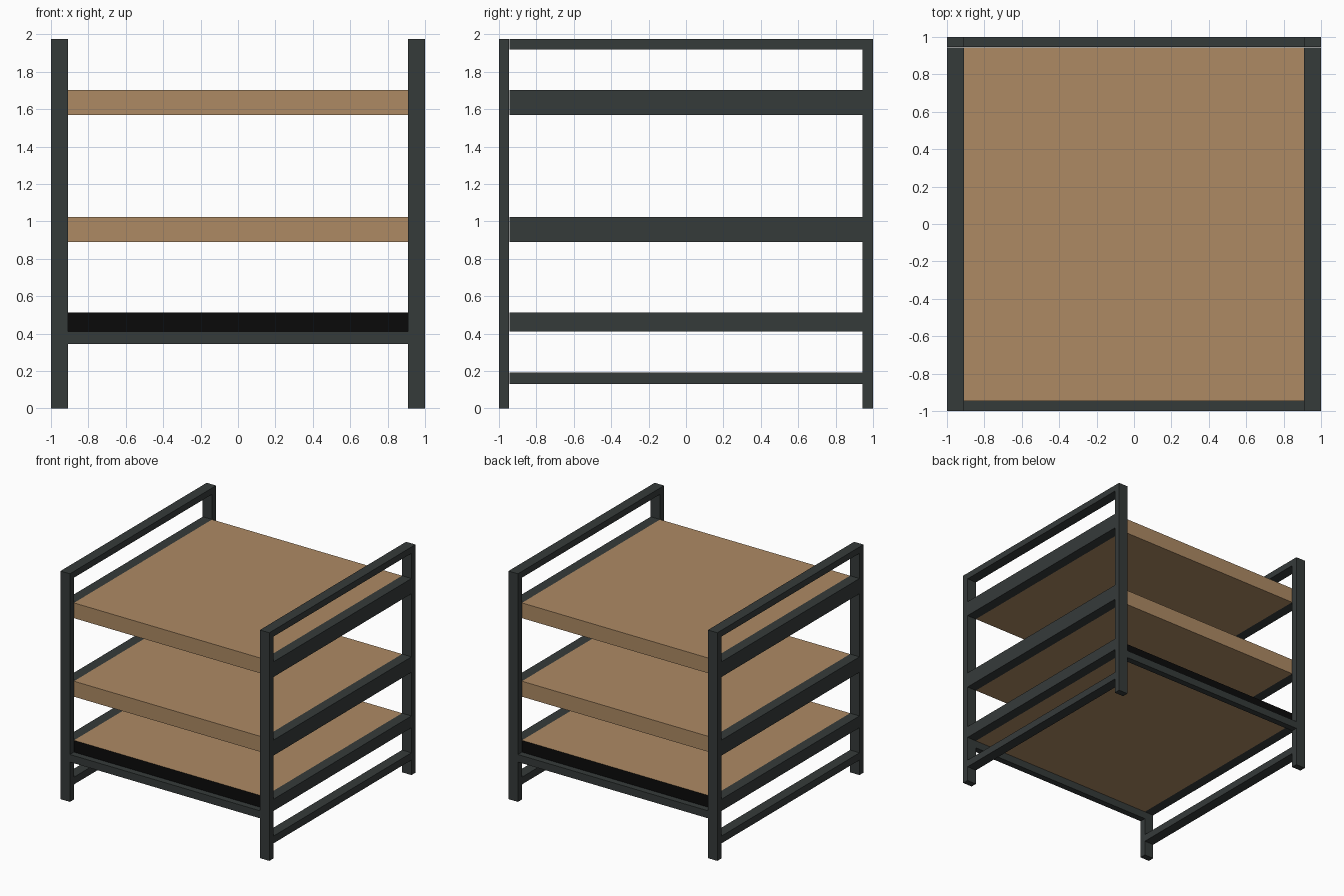
import bpy

if "Cube" in bpy.data.objects:
    bpy.data.objects.remove(bpy.data.objects["Cube"])


def material(name, rgb):
    m = bpy.data.materials.new(name)
    m.diffuse_color = (*rgb, 1)
    m.use_nodes = True
    m.node_tree.nodes["Principled BSDF"].inputs["Base Color"].default_value = m.diffuse_color
    return m


METAL = material("dark grey metal", (0.036, 0.043, 0.042))
WOOD = material("light brown wood", (0.42, 0.255, 0.127))
BLACK = material("black edging", (0.003, 0.003, 0.003))


def box(name, x, y, z, mat):
    """Box from (min, max) ranges on each axis."""
    bpy.ops.mesh.primitive_cube_add(
        size=1, location=[(r[0] + r[1]) / 2 for r in (x, y, z)])
    ob = bpy.context.object
    ob.name = name
    ob.scale = [r[1] - r[0] for r in (x, y, z)]
    bpy.ops.object.transform_apply(location=False, rotation=False, scale=True)
    ob.data.materials.append(mat)
    return ob


def span(side, inner, outer):
    """Range between inner and outer on the given side of the centre."""
    return tuple(sorted((side * inner, side * outer)))


XI, YI = 0.91, 0.945      # inner faces of the posts
HEIGHT = 1.975
TOP_SHELF, MID_SHELF, LOW_SHELF = (1.57, 1.702), (0.89, 1.024), (0.41, 0.512)

for sx, xn in ((-1, "left"), (1, "right")):
    # corner posts
    for sy, yn in ((-1, "front"), (1, "back")):
        box(f"{yn}_{xn}_post", span(sx, XI, 1), span(sy, YI, 1), (0, HEIGHT), METAL)
    # side rails
    for name, z in (("top_rail", (1.92, HEIGHT)), ("upper_shelf_rail", TOP_SHELF),
                    ("middle_shelf_rail", MID_SHELF), ("lower_shelf_rail", LOW_SHELF),
                    ("foot_rail", (0.13, 0.193))):
        box(f"{xn}_{name}", span(sx, XI, 1), (-YI, YI), z, METAL)

# front and back cross rails under the lower shelf
for sy, yn in ((-1, "front"), (1, "back")):
    box(f"{yn}_cross_rail", (-XI, XI), span(sy, YI, 1), (0.345, 0.41), METAL)

# wooden shelves
box("upper_shelf", (-XI, XI), (-YI, YI), TOP_SHELF, WOOD)
box("middle_shelf", (-XI, XI), (-YI, YI), MID_SHELF, WOOD)
lower = box("lower_shelf", (-XI, XI), (-YI, YI), LOW_SHELF, WOOD)

# black front and back edges on the lower shelf
lower.data.materials.append(BLACK)
for face in lower.data.polygons:
    if abs(face.normal.y) > 0.5:
        face.material_index = 1
